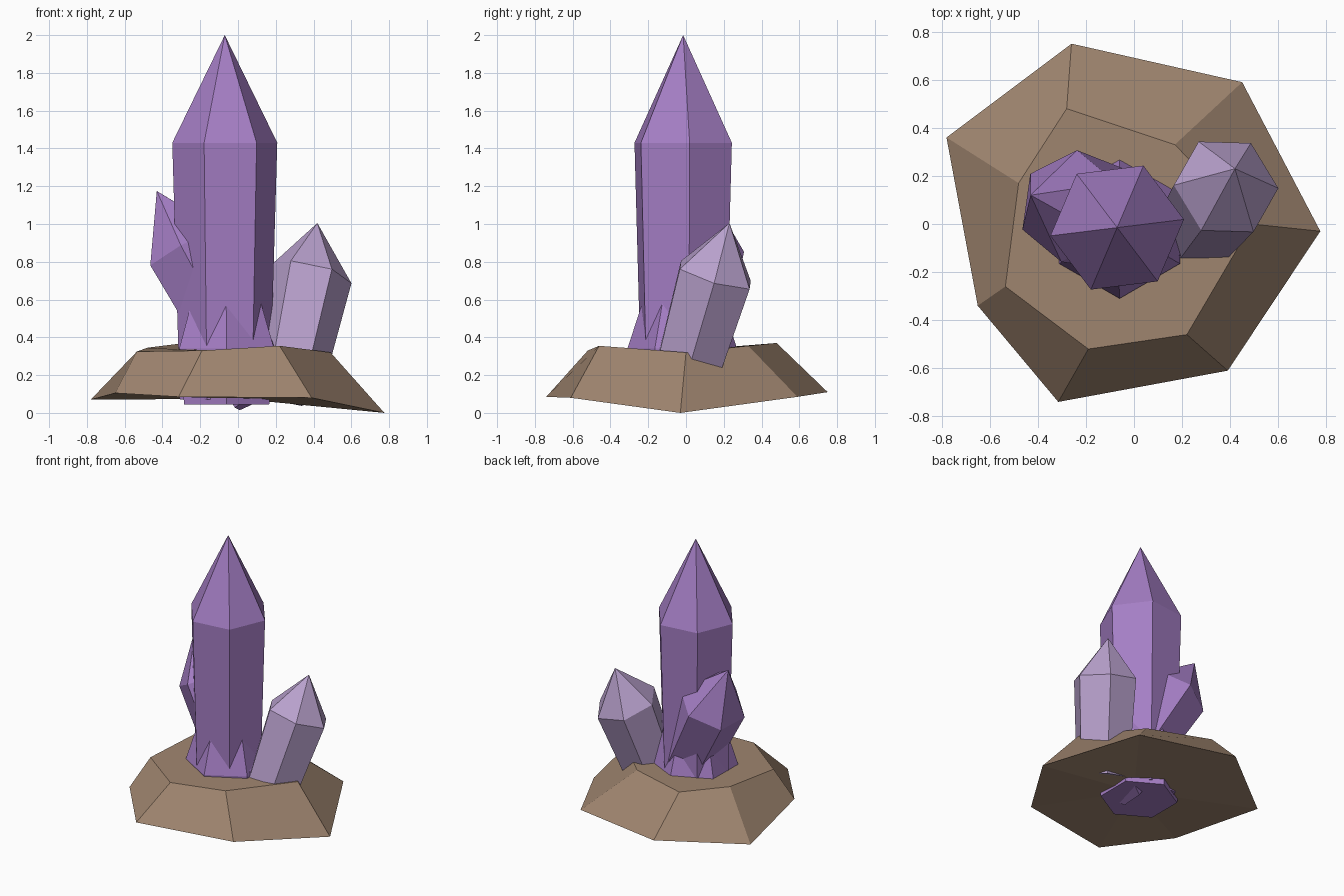
import bpy, bmesh, math
from mathutils import Vector

if "Cube" in bpy.data.objects:
    bpy.data.objects.remove(bpy.data.objects["Cube"])


def material(name, rgb):
    m = bpy.data.materials.new(name)
    m.diffuse_color = (*rgb, 1)
    m.use_nodes = True
    m.node_tree.nodes["Principled BSDF"].inputs["Base Color"].default_value = m.diffuse_color
    return m


PURPLE = material("purple", (0.376, 0.209, 0.558))
PALE = material("pale_lilac", (0.479, 0.352, 0.604))
BROWN = material("rock_brown", (0.352, 0.238, 0.162))


def finish(bm, name, mat):
    bmesh.ops.recalc_face_normals(bm, faces=bm.faces)
    me = bpy.data.meshes.new(name)
    bm.to_mesh(me)
    bm.free()
    me.materials.append(mat)
    ob = bpy.data.objects.new(name, me)
    bpy.context.collection.objects.link(ob)
    return ob


def crystal(name, foot, shoulder, tip, r_foot, r_shoulder, turn, mat):
    """Six-sided shaft from foot to shoulder, closed by a point at tip."""
    foot, shoulder, tip = Vector(foot), Vector(shoulder), Vector(tip)
    rot = Vector((0, 0, 1)).rotation_difference(shoulder - foot)
    bm = bmesh.new()

    def ring(c, r):
        angles = [math.radians(turn + 60 * k) for k in range(6)]
        return [bm.verts.new(c + rot @ Vector((r * math.cos(a), r * math.sin(a), 0)))
                for a in angles]

    low, high = ring(foot, r_foot), ring(shoulder, r_shoulder)
    apex = bm.verts.new(tip)
    bm.faces.new(low[::-1])
    for i in range(6):
        j = (i + 1) % 6
        bm.faces.new((low[i], low[j], high[j], high[i]))
        bm.faces.new((high[i], high[j], apex))
    return finish(bm, name, mat)


# Rock base: irregular seven-sided slab, wide below and narrow on top
outer = [(-0.26, 0.75, 0.11), (-0.78, 0.36, 0.07), (-0.65, -0.34, 0.105),
         (-0.315, -0.74, 0.085), (0.39, -0.61, 0.08), (0.775, -0.03, 0.0),
         (0.45, 0.59, 0.085)]
inner = [(-0.28, 0.48, 0.37), (-0.48, 0.17, 0.345), (-0.535, -0.26, 0.325),
         (-0.19, -0.52, 0.33), (0.22, -0.46, 0.355), (0.49, 0.0, 0.32),
         (0.17, 0.33, 0.355)]
bm = bmesh.new()
lo = [bm.verts.new(p) for p in outer]
hi = [bm.verts.new(p) for p in inner]
under = bm.verts.new((0, 0, 0.075))
bm.faces.new(hi)
for i in range(7):
    j = (i + 1) % 7
    bm.faces.new((lo[i], lo[j], hi[j], hi[i]))
    bm.faces.new((lo[j], lo[i], under))
finish(bm, "rock_base", BROWN)

# Tall crystal and the short tapered one around its foot
crystal("main_crystal", (-0.07, -0.015, 0.07), (-0.07, -0.015, 1.43),
        (-0.07, -0.015, 2.0), 0.24, 0.28, 7, PURPLE)
crystal("foot_crystal", (-0.06, -0.02, 0.045), (-0.06, -0.02, 0.34),
        (-0.07, -0.015, 1.25), 0.26, 0.29, 30, PURPLE)

# Leaning side crystals
crystal("left_crystal", (0.14, -0.04, 0.1), (-0.27, 0.075, 0.87),
        (-0.43, 0.12, 1.175), 0.19, 0.235, 23, PURPLE)
crystal("right_crystal", (0.25, -0.03, 0.1), (0.383, 0.155, 0.73),
        (0.42, 0.23, 1.005), 0.185, 0.222, 0, PALE)
